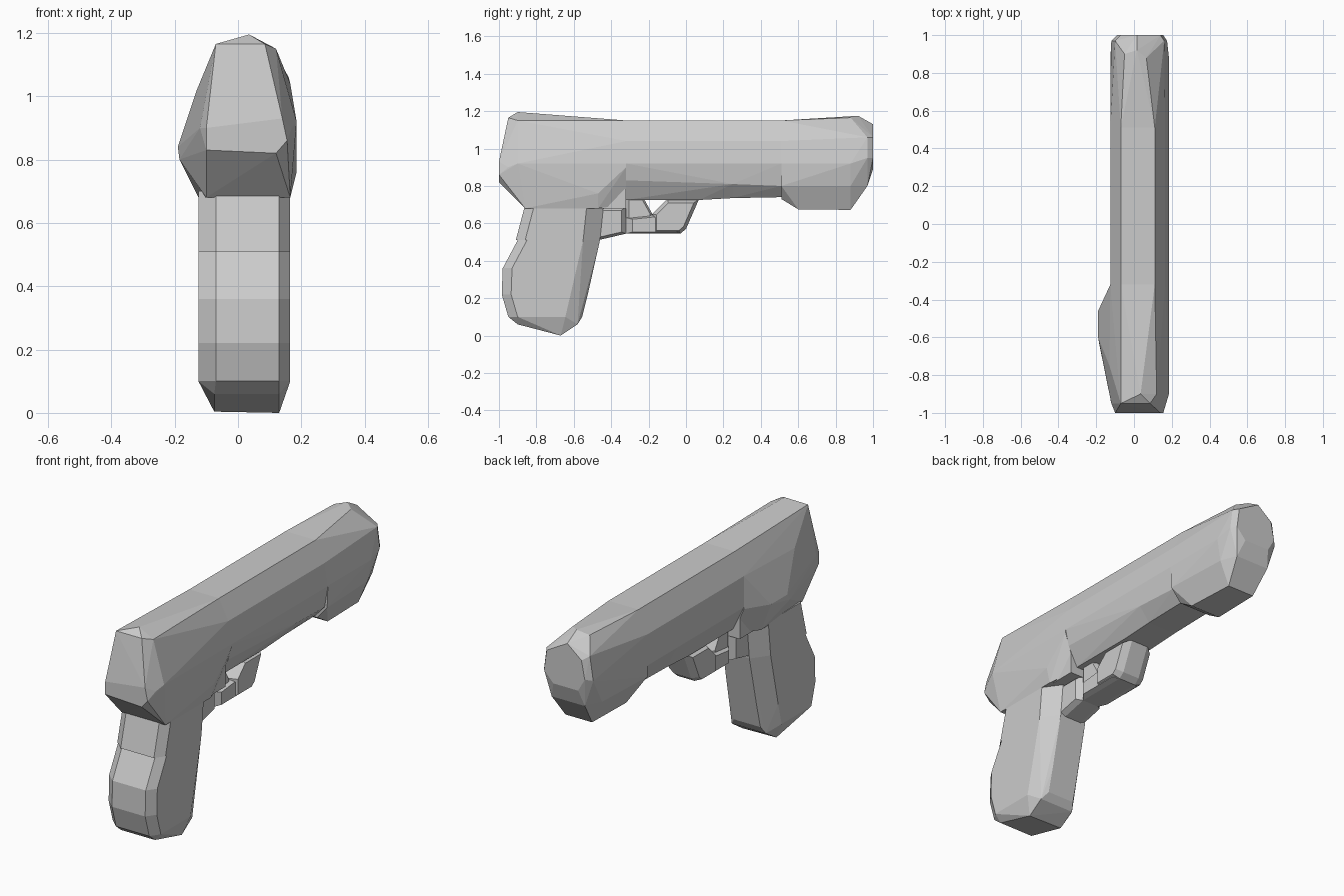
import bpy, bmesh


def hull(name, pts):
    """Flat-shaded convex block around a few shaping points."""
    bm = bmesh.new()
    verts = [bm.verts.new(p) for p in pts]
    res = bmesh.ops.convex_hull(bm, input=verts)
    loose = {g for g in res["geom_interior"] + res["geom_unused"]
             if isinstance(g, bmesh.types.BMVert)}
    bmesh.ops.delete(bm, geom=list(loose), context='VERTS')
    bmesh.ops.dissolve_limit(bm, angle_limit=0.03, verts=bm.verts, edges=bm.edges)
    bmesh.ops.recalc_face_normals(bm, faces=bm.faces)
    me = bpy.data.meshes.new(name)
    bm.to_mesh(me)
    bm.free()
    ob = bpy.data.objects.new(name, me)
    bpy.context.collection.objects.link(ob)


def at_y(y, section):
    return [(x, y, z) for x, z in section]


def at_x(x, profile):
    return [(x, y, z) for y, z in profile]


def grip_ring(z, back, front):
    """Horizontal slice of the grip with cut corners."""
    return [(-.07, back, z), (.13, back, z), (.165, back + .05, z),
            (.165, front - .09, z), (.10, front, z), (-.06, front, z),
            (-.125, front - .09, z), (-.125, back + .05, z)]


slide_top = [(-.125, .86), (-.125, 1.03), (-.07, 1.15), (.11, 1.15), (.165, 1.04), (.185, .92)]

# Rear body with the bulge on its left side
hull("rear_body",
     at_y(-1, [(-.10, .90), (-.10, .83), (.12, .82), (.155, .86), (.14, .93)])
     + at_y(-.95, [(-.07, 1.165), (.085, 1.165), (-.12, .90), (.17, .90)])
     + [(.035, -.90, 1.195), (.12, -.90, 1.15), (.185, -.90, .92)]
     + at_y(-.86, [(-.10, .68), (.165, .68)])
     + [(-.185, -.63, .80), (-.19, -.60, .84), (-.19, -.46, .84), (-.13, -.75, 1.02)]
     + at_y(-.47, [(-.125, .68), (.165, .68), (.185, .76)])
     + at_y(-.32, slide_top + [(.185, .90), (-.125, .85), (-.06, .70), (.12, .70)]))
hull("frame_block", at_x(-.10, [(-.6, .68), (-.32, .68), (-.32, .92), (-.6, .92)])
     + at_x(.15, [(-.6, .68), (-.32, .68), (-.32, .92), (-.6, .92)]))

# Slide in two lengths
hull("mid_slide", at_y(-.32, slide_top + [(.165, .83), (.11, .725), (-.06, .725)])
     + at_y(.07, [(.11, .725), (-.06, .725)])
     + at_y(.25, slide_top + [(.17, .81), (.11, .735), (-.06, .735)]))
hull("front_slide", at_y(.25, slide_top + [(.17, .81), (.11, .735), (-.06, .735)])
     + at_y(.51, slide_top + [(.165, .80), (.11, .74), (-.06, .74)]))

# Muzzle end
hull("muzzle",
     at_y(.51, slide_top + [(.18, .80), (.12, .73), (-.07, .73), (-.125, .80)])
     + at_y(.60, [(.12, .675), (-.06, .675)])
     + at_y(.88, [(.11, .672), (-.05, .672), (.185, .92), (-.125, .92), (.165, .80), (-.11, .80)])
     + [(.015, .92, 1.175), (.065, .88, 1.165), (-.05, .90, 1.155)]
     + at_y(.97, [(.13, .80), (-.07, .80), (.175, .95), (-.12, .95), (-.10, 1.08), (.16, 1.06)])
     + at_y(1, [(-.09, .96), (-.05, .89), (.10, .89), (.155, .95), (.14, 1.06), (.015, 1.13), (-.07, 1.06)]))

# Grip: neck and handle
hull("grip_neck", grip_ring(.70, -.86, -.44) + grip_ring(.51, -.91, -.46))
hull("grip_handle",
     grip_ring(.51, -.90, -.46) + grip_ring(.36, -.98, -.495)
     + grip_ring(.22, -.985, -.525) + grip_ring(.10, -.95, -.555)
     + at_x(-.075, [(-.90, .06), (-.67, .004), (-.58, .06)])
     + at_x(.13, [(-.90, .06), (-.67, .0), (-.58, .06)]))

# Trigger guard: rear web, lower bar, forward strut, and trigger
for name, profile, side, rim in (
        ("guard_web", [(-.55, .51), (-.47, .51), (-.32, .545), (-.32, .69), (-.55, .69)], .08, .03),
        ("guard_bar", [(-.32, .545), (-.03, .545), (0, .57), (-.02, .60), (-.18, .645), (-.32, .63)], .08, .03),
        ("guard_strut", [(-.18, .545), (-.03, .545), (0, .57), (.07, .73), (-.10, .73), (-.18, .65)], .09, .04),
        ("trigger", [(-.32, .60), (-.18, .60), (-.18, .65), (-.23, .74), (-.32, .74)], .06, .02)):
    cy = sum(p[0] for p in profile) / len(profile)
    cz = sum(p[1] for p in profile) / len(profile)
    small = [(cy + (y - cy) * .8, cz + (z - cz) * .8) for y, z in profile]
    pts = []
    for s in (-1, 1):
        pts += at_x(.02 + s * (side - rim), profile) + at_x(.02 + s * side, small)
    hull(name, pts)
